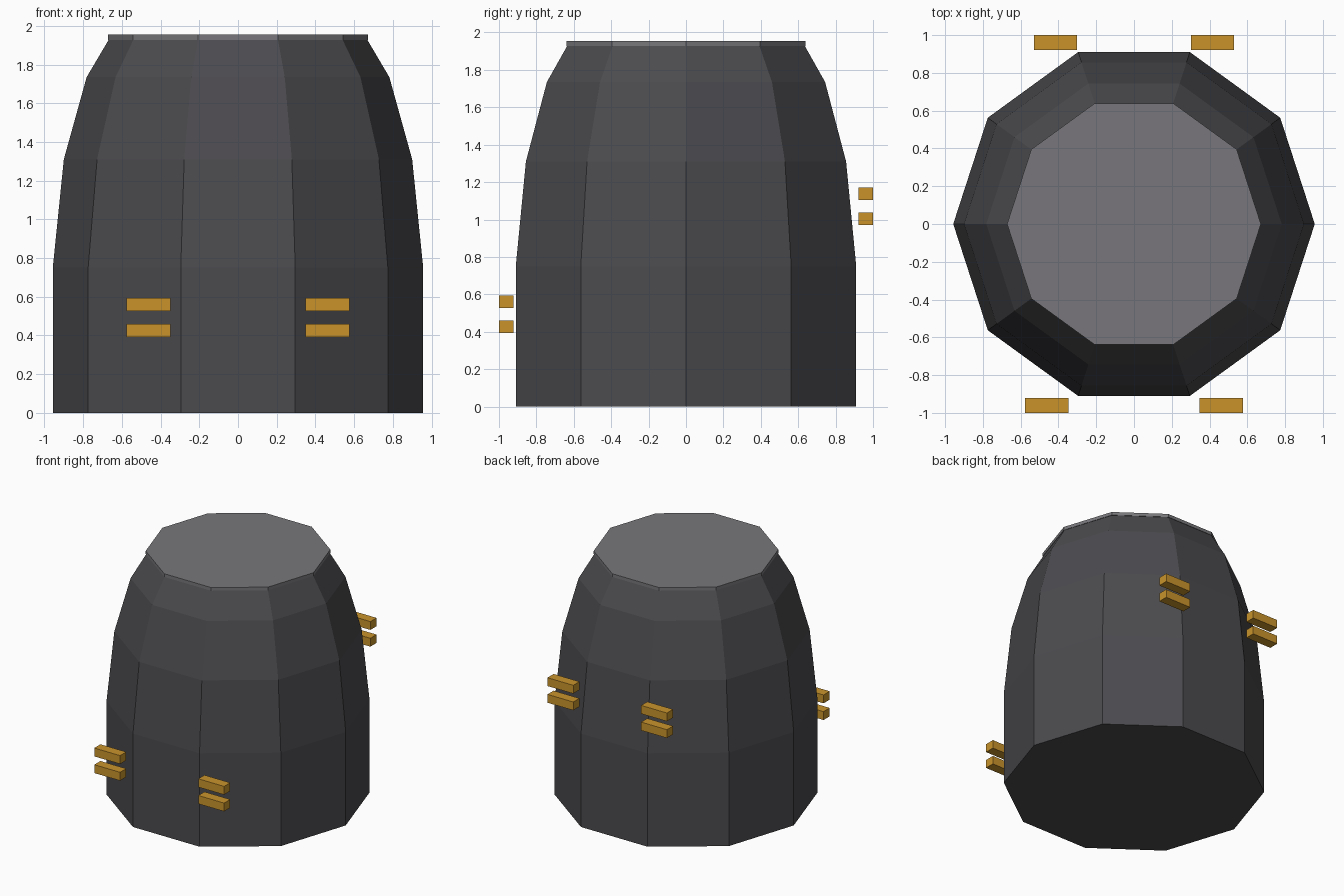
import bpy, bmesh, math

cube = bpy.data.objects.get("Cube")
if cube:
    bpy.data.objects.remove(cube, do_unlink=True)

SIDES = 10


def srgb(*rgb):
    return tuple(((c + 0.055) / 1.055) ** 2.4 for c in rgb) + (1.0,)


def material(name, color):
    m = bpy.data.materials.new(name)
    m.use_nodes = True
    m.diffuse_color = color
    m.node_tree.nodes["Principled BSDF"].inputs["Base Color"].default_value = color
    return m


def add_object(name, bm, mat):
    bmesh.ops.recalc_face_normals(bm, faces=bm.faces)
    mesh = bpy.data.meshes.new(name)
    bm.to_mesh(mesh)
    bm.free()
    mesh.materials.append(mat)
    obj = bpy.data.objects.new(name, mesh)
    bpy.context.collection.objects.link(obj)
    return obj


def lathe(name, profile, mat):
    """Closed, faceted solid from (radius, height) rings."""
    bm = bmesh.new()
    rings = []
    for r, z in profile:
        angles = [math.tau * i / SIDES for i in range(SIDES)]
        rings.append([bm.verts.new((r * math.cos(a), r * math.sin(a), z)) for a in angles])
    for low, high in zip(rings, rings[1:]):
        for i in range(SIDES):
            j = (i + 1) % SIDES
            bm.faces.new((low[i], low[j], high[j], high[i]))
    bm.faces.new(rings[0])
    bm.faces.new(rings[-1])
    return add_object(name, bm, mat)


def bar(name, center, size, mat):
    bm = bmesh.new()
    bmesh.ops.create_cube(bm, size=1)
    bmesh.ops.scale(bm, vec=size, verts=bm.verts)
    obj = add_object(name, bm, mat)
    obj.location = center
    return obj


charcoal = material("charcoal", srgb(0.295, 0.29, 0.305))
grey = material("light grey", srgb(0.47, 0.465, 0.48))
gold = material("gold", srgb(0.79, 0.58, 0.17))

# Faceted barrel body and its thin lid
lathe("body", [(0.957, 0), (0.957, 0.75), (0.9, 1.31), (0.782, 1.735), (0.668, 1.928)], charcoal)
lathe("lid", [(0.672, 1.928), (0.672, 1.954)], grey)

# Pairs of bars standing just off the front and back
for end, y, x, z in (("front", -0.961, 0.462, 0.426), ("back", 0.961, 0.416, 1.003)):
    for side, sx in (("left", 1), ("right", -1)):
        for level, dz in (("lower", 0), ("upper", 0.134)):
            bar(f"{end}_{side}_{level}_bar", (sx * x, y, z + dz), (0.229, 0.078, 0.067), gold)
